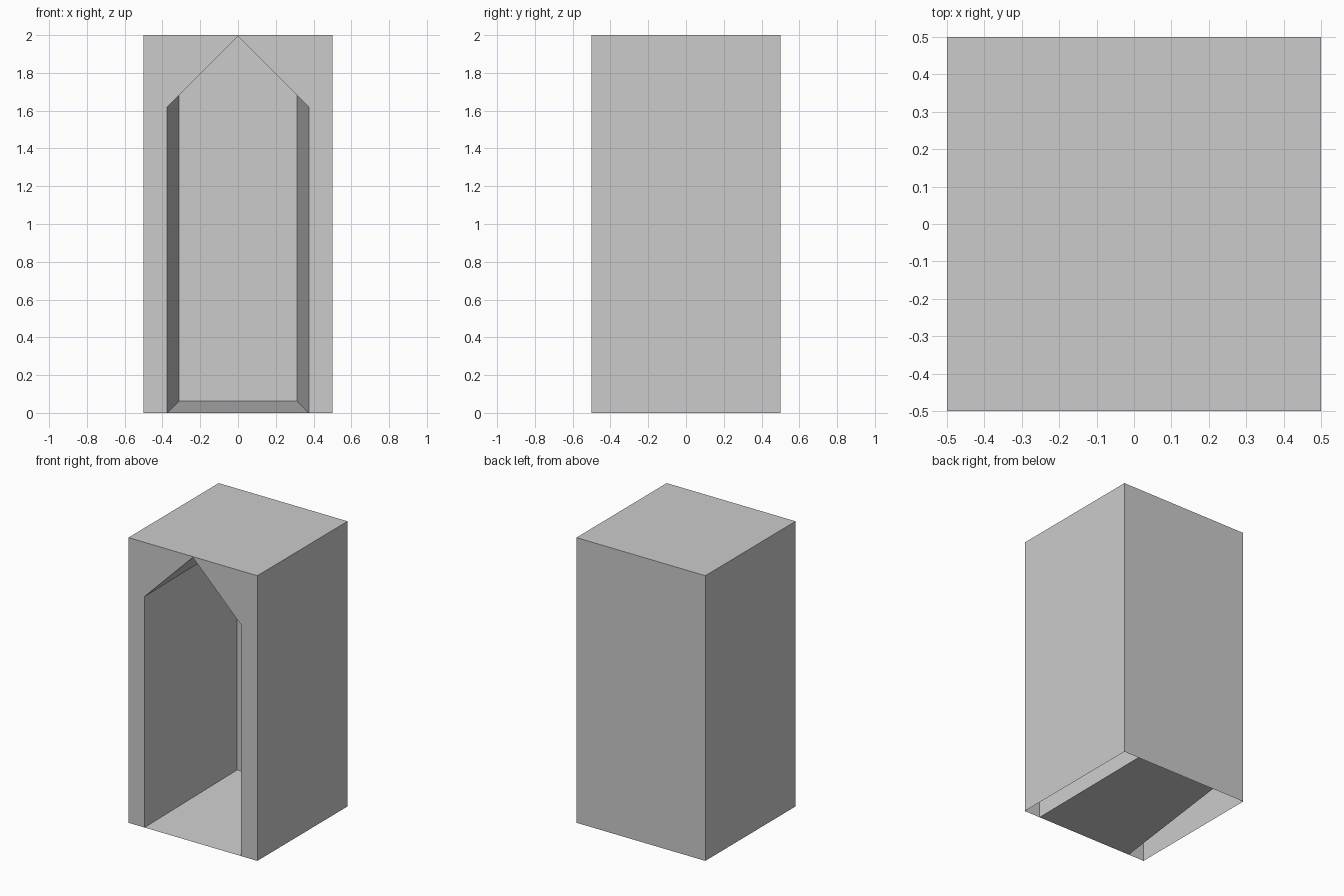
import bpy, bmesh

if "Cube" in bpy.data.objects:
    bpy.data.objects.remove(bpy.data.objects["Cube"])

H, W = 2.0, 0.5             # block height, half width
FRONT, BACK = -0.5, 0.4375  # niche mouth and niche back wall
PEAK = 1.995                # gable ridge height


def gable(half, floor):
    """Pointed opening outline (x, z); 45-degree roof slopes share one ridge."""
    return [(-half, floor), (-half, PEAK - half), (0, PEAK),
            (half, PEAK - half), (half, floor)]


def ring(bm, outline, y):
    return [bm.verts.new((x, y, z)) for x, z in outline]


bm = bmesh.new()
mouth = ring(bm, gable(0.375, 0.0), FRONT)
rear = ring(bm, gable(0.3125, 0.0625), BACK)
box = [(-W, 0), (-W, H), (W, H), (W, 0)]
front = ring(bm, box, FRONT)
back = ring(bm, box, W)

# outer shell: front face around the opening, back, sides and top (open below)
bm.faces.new([front[0]] + mouth + front[::-1][:3])
bm.faces.new(back)
for i in range(3):
    bm.faces.new((front[i], front[i + 1], back[i + 1], back[i]))

# niche: tapering walls, roof slopes and sloping floor, closed at the rear
for i in range(5):
    j = (i + 1) % 5
    bm.faces.new((mouth[i], mouth[j], rear[j], rear[i]))
bm.faces.new(rear)

bmesh.ops.recalc_face_normals(bm, faces=bm.faces)
# make the shell face outwards (back panel must look towards +y)
bm.normal_update()
panel = next(f for f in bm.faces if all(v in back for v in f.verts))
if panel.normal.y < 0:
    bmesh.ops.reverse_faces(bm, faces=bm.faces)

mesh = bpy.data.meshes.new("niche_block")
bm.to_mesh(mesh)
bm.free()
bpy.context.collection.objects.link(bpy.data.objects.new("niche_block", mesh))
